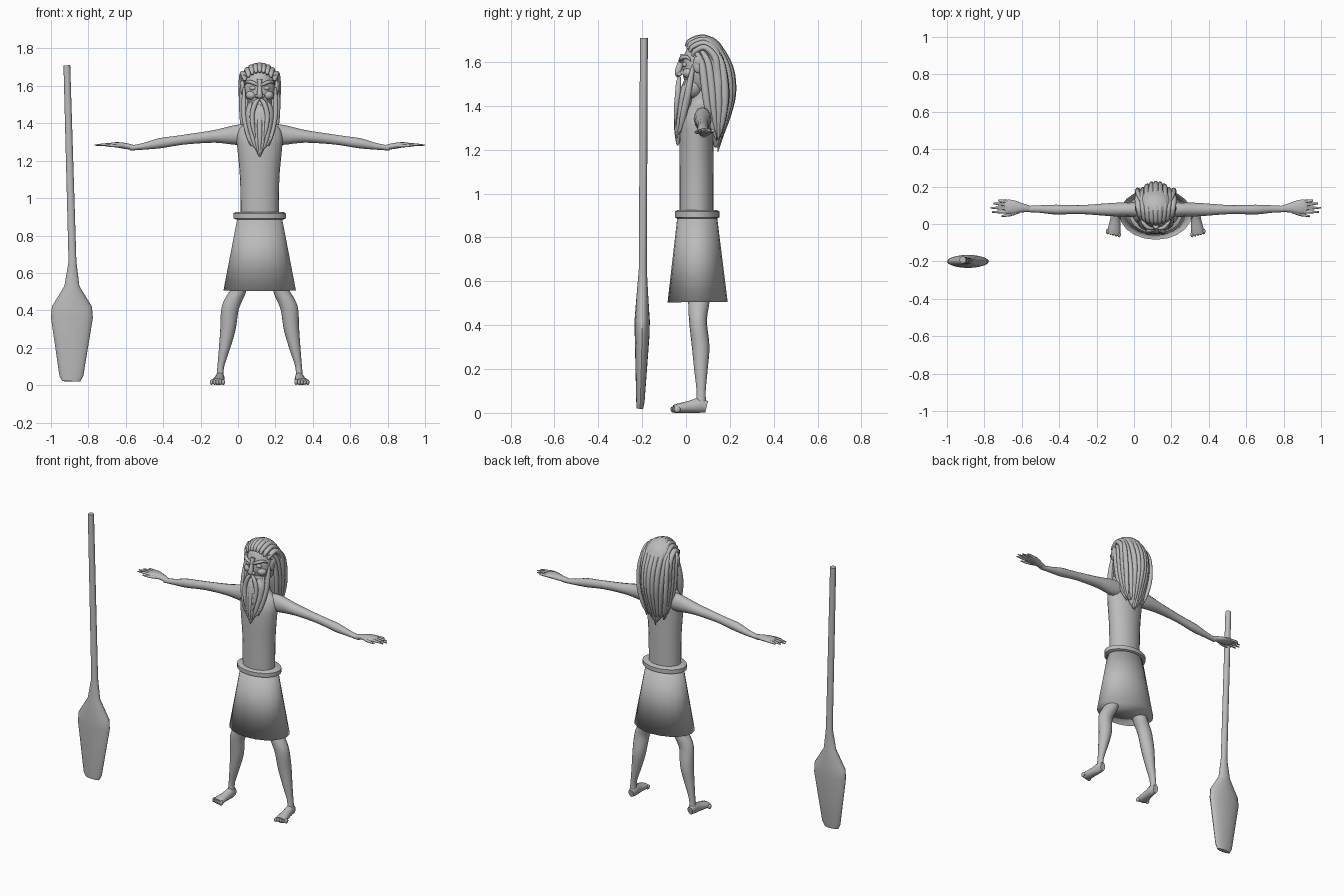
import bpy, bmesh, math
from mathutils import Vector

C = 0.116  # x of the figure's centre line
X, Y, Z = Vector((1, 0, 0)), Vector((0, 1, 0)), Vector((0, 0, 1))

grey = bpy.data.materials.new("plain_grey")
grey.diffuse_color = (0.5, 0.5, 0.5, 1)


def smooth_path(pts, steps):
    """Catmull-Rom through points of (x, y, z, half width, half depth)."""
    if steps == 1:
        return [tuple(p) for p in pts]
    out = []
    for i in range(len(pts) - 1):
        p = [pts[max(0, min(len(pts) - 1, i + k))] for k in (-1, 0, 1, 2)]
        for j in range(steps):
            t = j / steps
            out.append(tuple(0.5 * (2 * b + (c - a) * t + (2 * a - 5 * b + 4 * c - d) * t * t
                                    + (3 * b - a - 3 * c + d) * t ** 3)
                             for a, b, c, d in zip(*p)))
    return out + [tuple(pts[-1])]


def tube(bm, pts, side=X, n=12, steps=4, m=1, cx=C):
    rows = smooth_path(pts, steps)
    pos = [Vector((cx + m * r[0], r[1], r[2])) for r in rows]
    rings = []
    for i, r in enumerate(rows):
        t = (pos[min(i + 1, len(pos) - 1)] - pos[max(i - 1, 0)]).normalized()
        u = (side - t * side.dot(t)).normalized()
        v = t.cross(u)
        rings.append([bm.verts.new(pos[i] + u * max(r[3], .001) * math.cos(2 * math.pi * k / n)
                                   + v * max(r[4], .001) * math.sin(2 * math.pi * k / n))
                      for k in range(n)])
    for a, b in zip(rings, rings[1:]):
        for k in range(n):
            bm.faces.new((a[k], a[(k + 1) % n], b[(k + 1) % n], b[k]))
    bm.faces.new(rings[0])
    bm.faces.new(rings[-1])


def ball(bm, c, r, m=1):
    new = bmesh.ops.create_uvsphere(bm, u_segments=20, v_segments=12, radius=1)["verts"]
    for v in new:
        v.co = Vector((C + m * c[0] + v.co.x * r[0], c[1] + v.co.y * r[1], c[2] + v.co.z * r[2]))


def finish(name, bm, angle=40):
    bmesh.ops.recalc_face_normals(bm, faces=bm.faces)
    me = bpy.data.meshes.new(name)
    bm.to_mesh(me)
    bm.free()
    me.materials.append(grey)
    for p in me.polygons:
        p.use_smooth = True
    if angle:
        me.set_sharp_from_angle(angle=math.radians(angle))
    ob = bpy.data.objects.new(name, me)
    bpy.context.collection.objects.link(ob)


def single(name, pts, angle=40, **kw):
    bm = bmesh.new()
    tube(bm, pts, **kw)
    finish(name, bm, angle)


# paddle: round shaft swelling into a flat blade
single("paddle", [(-.915, -.192, 1.71, .018, .018), (-.885, -.197, .66, .021, .018),
                  (-.888, -.199, .53, .04, .027), (-.888, -.2, .42, .107, .035),
                  (-.888, -.2, .36, .112, .034), (-.891, -.208, .05, .064, .019),
                  (-.892, -.21, .02, .048, .015)], cx=0, steps=1, n=20)

# torso with neck
single("torso", [(0, .048, .89, .102, .077), (0, .048, 1.1, .105, .078), (0, .048, 1.25, .118, .078),
                 (0, .052, 1.32, .124, .074), (0, .06, 1.37, .11, .06), (0, .066, 1.40, .07, .05),
                 (0, .07, 1.43, .05, .048), (0, .07, 1.52, .05, .048)], n=24)

# belt and skirt
single("belt", [(0, .051, .886, .128, .09), (0, .051, .892, .141, .102), (0, .051, .918, .141, .102),
                (0, .051, .925, .128, .09)], steps=1, n=28)
single("skirt", [(0, .051, .9, .118, .09), (0, .053, .505, .194, .137)], angle=None, steps=1, n=20)

# arms, hands, legs and feet on both sides
for m, label in ((-1, "right"), (1, "left")):
    single(label + "_arm", [(.05, .07, 1.34, .045, .05), (.12, .077, 1.338, .04, .054),
                            (.24, .077, 1.33, .035, .034), (.375, .077, 1.316, .025, .027),
                            (.45, .077, 1.306, .024, .026), (.535, .077, 1.293, .026, .027),
                            (.62, .08, 1.277, .02, .018), (.695, .08, 1.267, .016, .013)],
           side=Y, m=m)
    bm = bmesh.new()
    tube(bm, [(.67, .08, 1.27, .016, .013), (.72, .087, 1.279, .026, .016),
              (.765, .09, 1.285, .038, .014), (.80, .092, 1.285, .037, .01),
              (.812, .092, 1.285, .025, .006)], side=Y, m=m)
    for y0, y1, tip in ((.12, .127, .84), (.102, .11, .868), (.083, .087, .884), (.065, .064, .874)):
        tube(bm, [(.785, y0, 1.285, .009, .008), (.83, (y0 + y1) / 2, 1.286, .008, .007),
                  (tip, y1, 1.283, .004, .003)], side=Y, m=m, n=8)
    tube(bm, [(.73, .07, 1.28, .012, .01), (.78, .05, 1.28, .009, .008),
              (.825, .042, 1.28, .004, .004)], side=Y, m=m, n=8)
    finish(label + "_hand", bm, 60)

    single(label + "_leg", [(.105, .058, .55, .042, .05), (.115, .058, .5, .04, .048),
                            (.142, .055, .45, .044, .043), (.16, .056, .40, .046, .04),
                            (.17, .067, .3, .041, .04), (.188, .068, .2, .03, .031),
                            (.208, .069, .1, .018, .021), (.212, .068, .04, .02, .024)], m=m, n=16)
    bm = bmesh.new()
    tube(bm, [(.211, .094, .028, .018, .026), (.212, .06, .034, .025, .034),
              (.216, .02, .028, .028, .028), (.222, -.03, .022, .034, .022),
              (.225, -.055, .018, .035, .018)], m=m, n=12)
    for k in range(5):
        ball(bm, (.195 + .0155 * k, -.056 + .004 * k, .016), (.009, .015, .015), m)
    finish(label + "_foot", bm, 60)

# head with cheeks, nose, eyes and ears
bm = bmesh.new()
ball(bm, (0, .07, 1.575), (.086, .088, .128))
ball(bm, (0, .035, 1.49), (.068, .05, .06))
for m in (-1, 1):
    ball(bm, (.045, .012, 1.55), (.03, .028, .024), m)
    ball(bm, (.015, -.03, 1.545), (.011, .012, .01), m)
tube(bm, [(0, -.012, 1.635, .014, .012), (0, -.022, 1.6, .011, .014),
          (0, -.034, 1.565, .014, .015), (0, -.037, 1.545, .016, .013),
          (0, -.03, 1.533, .008, .006)])
finish("head_and_nose", bm)
bm = bmesh.new()
for m in (-1, 1):
    ball(bm, (.036, -.004, 1.588), (.019, .013, .012), m)
finish("eyes", bm)
bm = bmesh.new()
for m in (-1, 1):
    tube(bm, [(.006, -.024, 1.602, .007, .006), (.04, -.02, 1.618, .01, .011),
              (.066, .005, 1.622, .008, .009), (.08, .022, 1.605, .002, .002)], side=Z, m=m)
finish("eyebrows", bm)
bm = bmesh.new()
for m in (-1, 1):
    ball(bm, (.091, .055, 1.59), (.012, .024, .04), m)
    ball(bm, (.097, .058, 1.605), (.009, .02, .022), m)
finish("ears", bm)

# hair: core mass with long locks swept over the crown and down the back
bm = bmesh.new()
tube(bm, [(0, .055, 1.70, .05, .03), (0, .1, 1.66, .085, .06), (0, .13, 1.58, .092, .068),
          (0, .14, 1.47, .092, .065), (0, .145, 1.37, .075, .045), (0, .14, 1.26, .045, .025),
          (0, .14, 1.21, .01, .01)], n=20)
for i in range(-4, 5):
    s = i / 4
    q = s * s
    w = .0165 - .002 * (i % 2)
    tube(bm, [(s * .08, .0 + .03 * q, 1.672 - .045 * q, .007, .006),
              (s * .082, .02 + .02 * q, 1.698 - .05 * q, .014, .012),
              (s * .09, .085, 1.712 - .045 * q, w, .014),
              (s * .096, .15 - .02 * q, 1.666 - .04 * q, w, .016),
              (s * .097, .202 - .06 * q, 1.57, w, .017),
              (s * .088, .211 - .055 * q, 1.46, w, .019),
              (s * .07, .19 - .035 * q, 1.36, w, .017),
              (s * .05, .162 - .015 * q, 1.27, .012, .012),
              (s * .034, .145, 1.19 + .06 * abs(s) + .03 * (i % 2), .002, .002)], n=10)
for m in (-1, 1):
    for k in range(4):
        tube(bm, [(.078, .035 + .03 * k, 1.66, .008, .008),
                  (.094, .07 + .03 * k, 1.6, .015, .012),
                  (.098, .085 + .03 * k, 1.5, .018, .013),
                  (.092, .098 + .026 * k, 1.4, .016, .013),
                  (.075, .12 + .014 * k, 1.31, .012, .011),
                  (.06, .14 + .005 * k, 1.24 + .02 * (k % 2), .002, .002)],
             side=Y, m=m, n=10)
finish("hair", bm, 60)

# beard: core, hanging locks, sideburns and a long moustache
bm = bmesh.new()
tube(bm, [(0, .02, 1.51, .06, .02), (0, .0, 1.46, .075, .032), (0, -.012, 1.39, .07, .032),
          (0, -.025, 1.32, .05, .024), (0, -.035, 1.25, .018, .012),
          (0, -.038, 1.22, .003, .003)], n=16)
for i in range(-3, 4):
    s = i / 3
    q = s * s
    tube(bm, [(s * .07, -.008 + .03 * q, 1.5 + .03 * q, .008, .008),
              (s * .078, -.026 + .035 * q, 1.44, .015, .013),
              (s * .068, -.038 + .03 * q, 1.37, .015, .014),
              (s * .045, -.043 + .02 * q, 1.3, .012, .012),
              (s * .022, -.042, 1.222 + .045 * abs(s), .002, .002)], n=10)
for m in (-1, 1):
    tube(bm, [(.084, .035, 1.59, .006, .008), (.085, .02, 1.52, .012, .014),
              (.084, .005, 1.44, .013, .016), (.068, -.015, 1.35, .01, .014),
              (.05, -.028, 1.28, .002, .002)], m=m, n=10)
    tube(bm, [(.004, -.03, 1.53, .007, .007), (.024, -.034, 1.505, .013, .012),
              (.04, -.038, 1.45, .013, .013), (.036, -.046, 1.38, .011, .01),
              (.022, -.05, 1.31, .002, .002)], m=m, n=10)
finish("beard_and_moustache", bm, 60)
